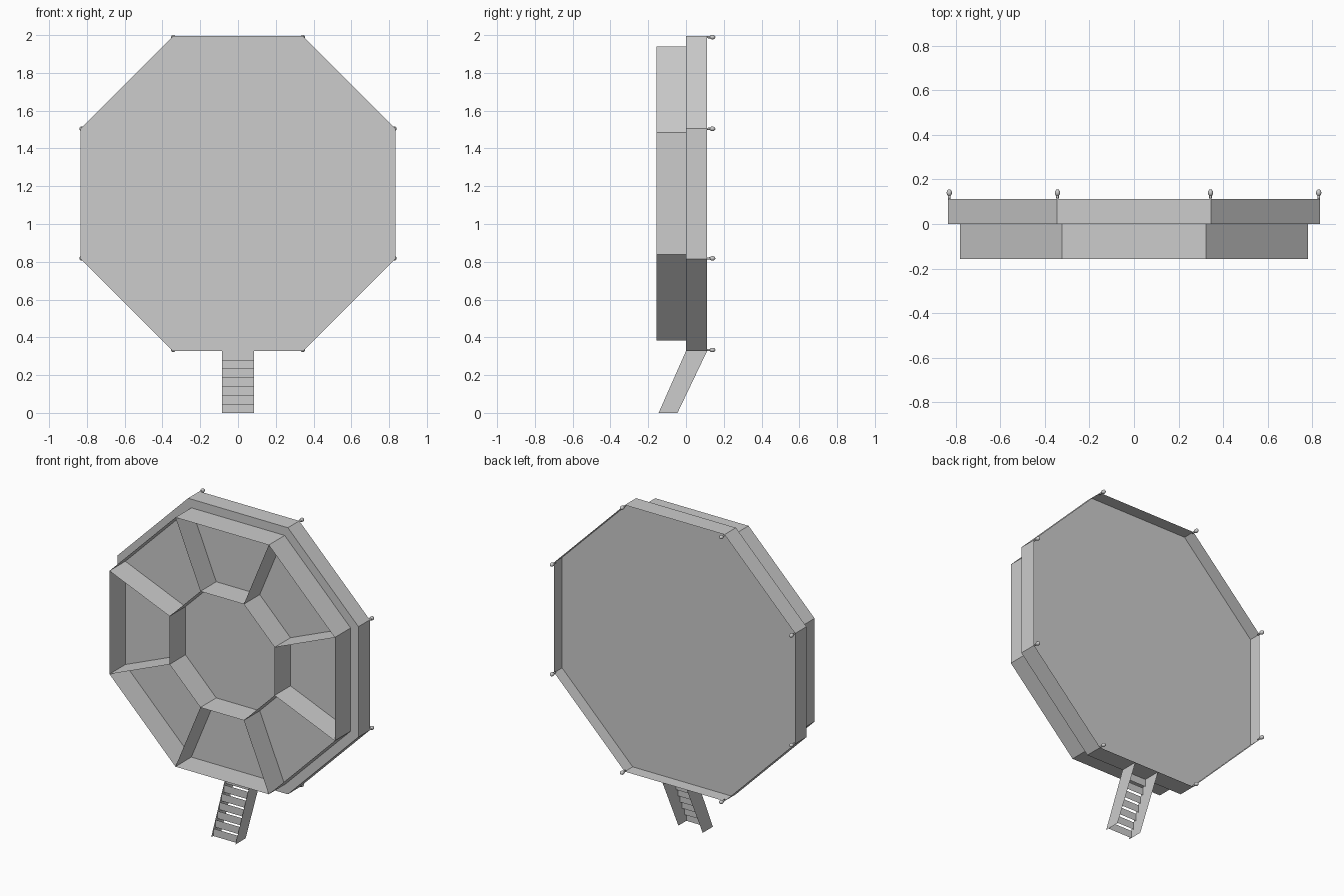
import bpy
import bmesh
import math
from mathutils import Vector, Matrix

cube = bpy.data.objects.get("Cube")
if cube:
    bpy.data.objects.remove(cube, do_unlink=True)

GREY = (0.604, 0.604, 0.604, 1.0)
grey = bpy.data.materials.new("plain_grey")
grey.use_nodes = True
grey.diffuse_color = GREY
for node in grey.node_tree.nodes:
    if node.type == 'BSDF_PRINCIPLED':
        node.inputs["Base Color"].default_value = GREY

CENTRE_Z = 1.161
OUTER, TRAY, HUB = 0.833, 0.779, 0.363   # octagon apothems
BACK, FRONT = 0.112, -0.157              # depth of the back and front walls
PANEL = 0.034                            # thickness of the main panel
HALF = 0.084                             # half width of the stair
TOP = CENTRE_Z - OUTER


def octagon(apothem, y):
    r = apothem / math.cos(math.pi / 8)
    return [Vector((r * math.cos(a), y, CENTRE_Z + r * math.sin(a)))
            for a in (math.pi / 8 + k * math.pi / 4 for k in range(8))]


def make(name, bm):
    mesh = bpy.data.meshes.new(name)
    bm.to_mesh(mesh)
    bm.free()
    obj = bpy.data.objects.new(name, mesh)
    bpy.context.collection.objects.link(obj)
    mesh.materials.append(grey)
    return obj


def sheet(name, polygons):
    """Thin panels, welded along shared edges."""
    bm = bmesh.new()
    for poly in polygons:
        bm.faces.new([bm.verts.new(p) for p in poly])
    bmesh.ops.remove_doubles(bm, verts=bm.verts, dist=0.0001)
    return make(name, bm)


def ring_wall(name, apothem, y0, y1):
    a, b = octagon(apothem, y0), octagon(apothem, y1)
    return sheet(name, [(a[i - 1], a[i], b[i], b[i - 1]) for i in range(8)])


# Front and back faces of the main panel, and the octagonal walls around them
sheet("panel_front", [octagon(OUTER, 0)])
sheet("panel_back", [octagon(OUTER, PANEL)[::-1]])
ring_wall("back_wall", OUTER, 0, BACK)
ring_wall("tray_wall", TRAY, FRONT, 0)
ring_wall("hub_wall", HUB, FRONT, 0)

# Radial dividers between hub and tray wall
corners = zip(octagon(HUB, 0), octagon(TRAY, 0), octagon(TRAY, FRONT), octagon(HUB, FRONT))
sheet("dividers", list(corners))

# Stair: slanted side panels with open, staggered step boards
FOOT, DEPTH, STEPS = -0.145, 0.1, 7

for side, x in (("left", HALF), ("right", -HALF)):
    sheet(side + "_stair_side", [[(x, FOOT, 0), (x, FOOT + DEPTH, 0),
                                  (x, BACK, TOP), (x, 0, TOP)]])

rise = TOP / STEPS
boards = []
for k in range(STEPS):
    z0, z1 = k * rise, (k + 1) * rise
    y = FOOT * (1 - z1 / TOP)
    boards.append([(-HALF, y, z0), (HALF, y, z0), (HALF, y, z1), (-HALF, y, z1)])
sheet("stair_boards", boards)

# Small round knobs on short stems at the back corners
for i, p in enumerate(octagon(OUTER - 0.005, BACK)):
    bm = bmesh.new()
    bmesh.ops.create_cone(bm, cap_ends=True, segments=12, radius1=0.005, radius2=0.007,
                          depth=0.03, matrix=Matrix.Translation(p + Vector((0, 0.01, 0)))
                          @ Matrix.Rotation(-math.pi / 2, 4, 'X'))
    bmesh.ops.create_uvsphere(bm, u_segments=12, v_segments=8, radius=0.012,
                              matrix=Matrix.Translation(p + Vector((0, 0.028, 0)))
                              @ Matrix.Diagonal((1, 1.3, 1, 1)))
    for f in bm.faces:
        f.smooth = True
    make("corner_knob_%d" % (i + 1), bm)
